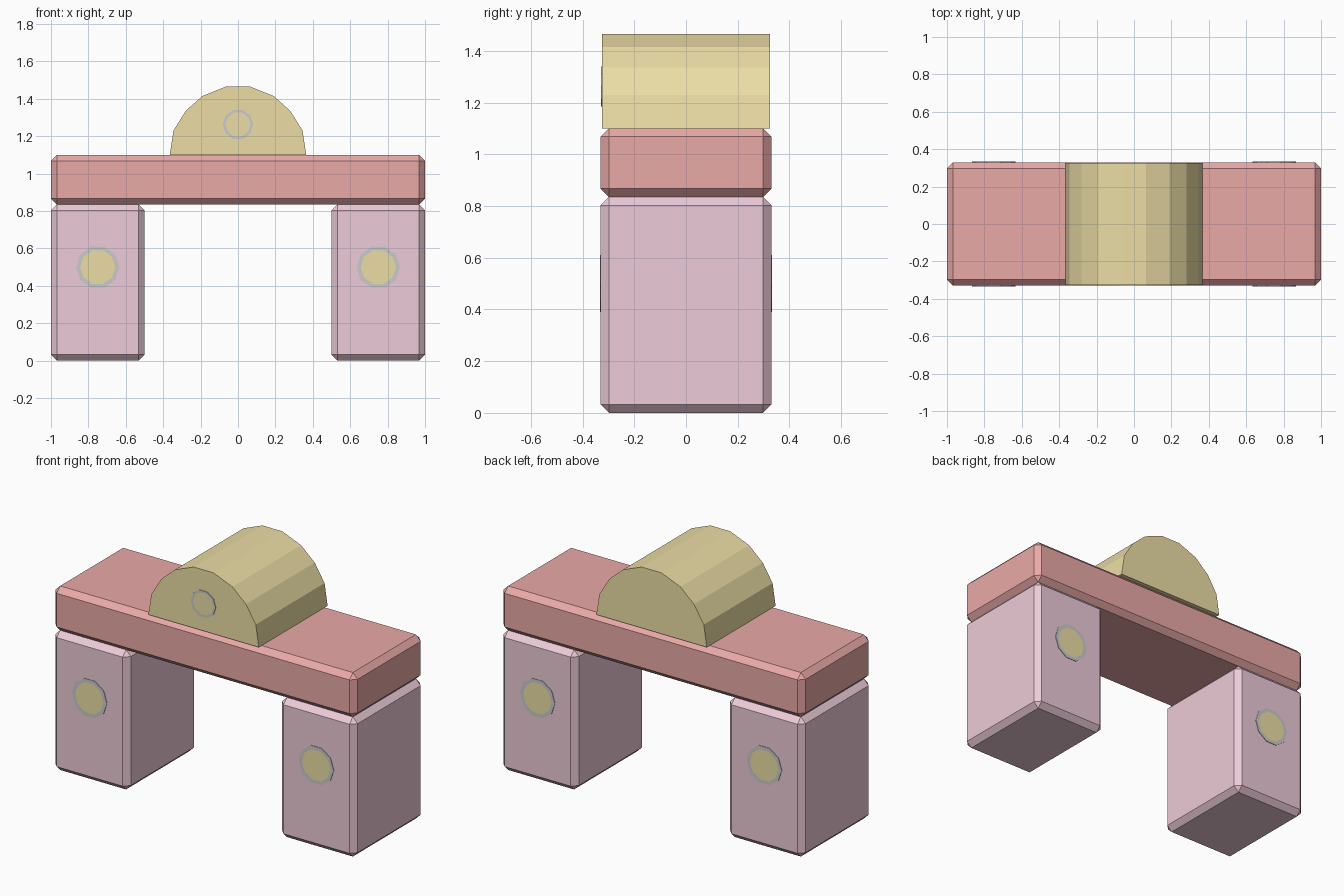
import bpy, bmesh, math
from mathutils import Matrix

if "Cube" in bpy.data.objects:
    bpy.data.objects.remove(bpy.data.objects["Cube"])


def material(name, rgb):
    m = bpy.data.materials.new(name)
    m.diffuse_color = (*rgb, 1)
    m.use_nodes = True
    m.node_tree.nodes["Principled BSDF"].inputs["Base Color"].default_value = m.diffuse_color
    return m


PINK = material("pink_paint", (0.85, 0.60, 0.69))
RED = material("red_paint", (0.82, 0.40, 0.39))
YELLOW = material("yellow_paint", (0.84, 0.73, 0.38))
WHITE = material("white_paint", (0.86, 0.86, 0.86))


def finish(name, bm, mat):
    bmesh.ops.recalc_face_normals(bm, faces=bm.faces)
    me = bpy.data.meshes.new(name)
    bm.to_mesh(me)
    bm.free()
    me.materials.append(mat)
    ob = bpy.data.objects.new(name, me)
    bpy.context.collection.objects.link(ob)
    return ob


def block(name, centre, size, mat, chamfer=0.032):
    bm = bmesh.new()
    bmesh.ops.create_cube(bm, size=1, matrix=Matrix.LocRotScale(centre, None, size))
    ob = finish(name, bm, mat)
    bev = ob.modifiers.new("chamfer", 'BEVEL')
    bev.width, bev.segments = chamfer, 1


def prism(name, profile, y0, y1, mat):
    bm = bmesh.new()
    rings = [[bm.verts.new((x, y, z)) for x, z in profile] for y in (y0, y1)]
    n = len(profile)
    for r in rings:
        bm.faces.new(r)
    for i in range(n):
        j = (i + 1) % n
        bm.faces.new((rings[0][i], rings[0][j], rings[1][j], rings[1][i]))
    finish(name, bm, mat)


def circle(x, z, r, sides=10):
    return [(x + r * math.cos(math.tau * i / sides), z + r * math.sin(math.tau * i / sides))
            for i in range(sides)]


def flat_ring(name, x, y, z, outer, inner, mat):
    bm = bmesh.new()
    a, b = [[bm.verts.new((px, y, pz)) for px, pz in circle(x, z, r)] for r in (outer, inner)]
    for i in range(10):
        j = (i + 1) % 10
        f = bm.faces.new((a[i], a[j], b[j], b[i]))
        f.normal_update()
    flip = bm.faces[:][0].normal.y * y < 0 if bm.faces.ensure_lookup_table() is None else False
    # shallow rim back to the wall
    wall = [bm.verts.new((v.co.x, y - math.copysign(0.004, y), v.co.z)) for v in a]
    for i in range(10):
        j = (i + 1) % 10
        bm.faces.new((a[j], a[i], wall[i], wall[j]))
    if flip:
        bmesh.ops.reverse_faces(bm, faces=bm.faces)
    me = bpy.data.meshes.new(name)
    bm.to_mesh(me)
    bm.free()
    me.materials.append(mat)
    bpy.context.collection.objects.link(bpy.data.objects.new(name, me))


# Legs with a ringed dot on the front and back
for side, sx in (("left", -1), ("right", 1)):
    block(f"{side}_leg", (0.75 * sx, 0, 0.4175), (0.5, 0.66, 0.835), PINK)
    for face, sy in (("front", -1), ("back", 1)):
        flat_ring(f"{side}_leg_{face}_ring", 0.75 * sx, 0.333 * sy, 0.5, 0.116, 0.094, WHITE)
        prism(f"{side}_leg_{face}_dot", circle(0.75 * sx, 0.5, 0.094),
              0.329 * sy, 0.333 * sy, YELLOW)

# Crossbeam
block("crossbeam", (0, 0, 0.9675), (2, 0.66, 0.265), RED)

# Half-round top block with a ring on its front only
half = [(0.365, 1.1), (0.345, 1.23), (0.28, 1.335), (0.19, 1.415), (0.065, 1.465)]
prism("half_round_block", half + [(-x, z) for x, z in reversed(half)], -0.325, 0.325, YELLOW)
flat_ring("half_round_front_ring", 0, -0.328, 1.262, 0.082, 0.067, WHITE)
